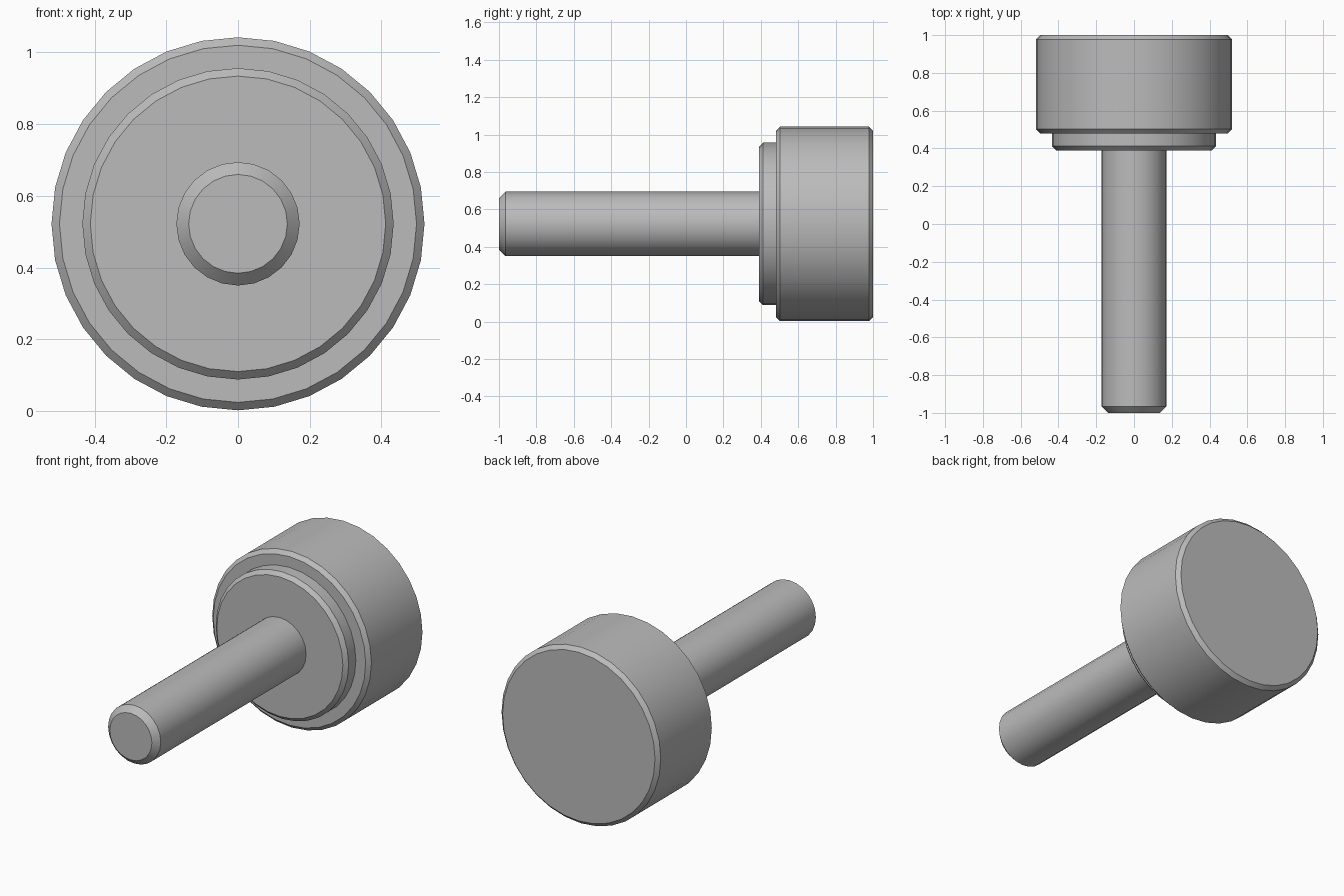
import bpy
import math

cube = bpy.data.objects.get("Cube")
if cube:
    bpy.data.objects.remove(cube, do_unlink=True)

steel = bpy.data.materials.new("grey_steel")
steel.use_nodes = True
grey = (0.5, 0.5, 0.5, 1)
steel.diffuse_color = grey
steel.node_tree.nodes["Principled BSDF"].inputs["Base Color"].default_value = grey

AXIS_HEIGHT = 0.522


def chamfered_cylinder(name, radius, front, back, chamfer, sides):
    """Cylinder along y with a chamfer on both rims."""
    bpy.ops.mesh.primitive_cylinder_add(
        vertices=sides, radius=radius, depth=back - front,
        location=(0, (front + back) / 2, AXIS_HEIGHT),
        rotation=(math.pi / 2, 0, 0))
    part = bpy.context.object
    part.name = name
    part.data.materials.append(steel)
    bevel = part.modifiers.new("rim_chamfer", "BEVEL")
    bevel.width = chamfer
    bevel.segments = 1
    bevel.limit_method = "ANGLE"
    bevel.angle_limit = math.radians(40)
    bpy.ops.object.modifier_apply(modifier=bevel.name)
    bpy.ops.object.shade_smooth_by_angle(angle=math.radians(30))
    return part


# Wide head, stepped collar in front of it, and the long shaft
chamfered_cylinder("head", 0.52, 0.48, 1.0, 0.022, 32)
chamfered_cylinder("collar", 0.434, 0.39, 0.6, 0.022, 32)
chamfered_cylinder("shaft", 0.172, -1.0, 0.95, 0.034, 24)
